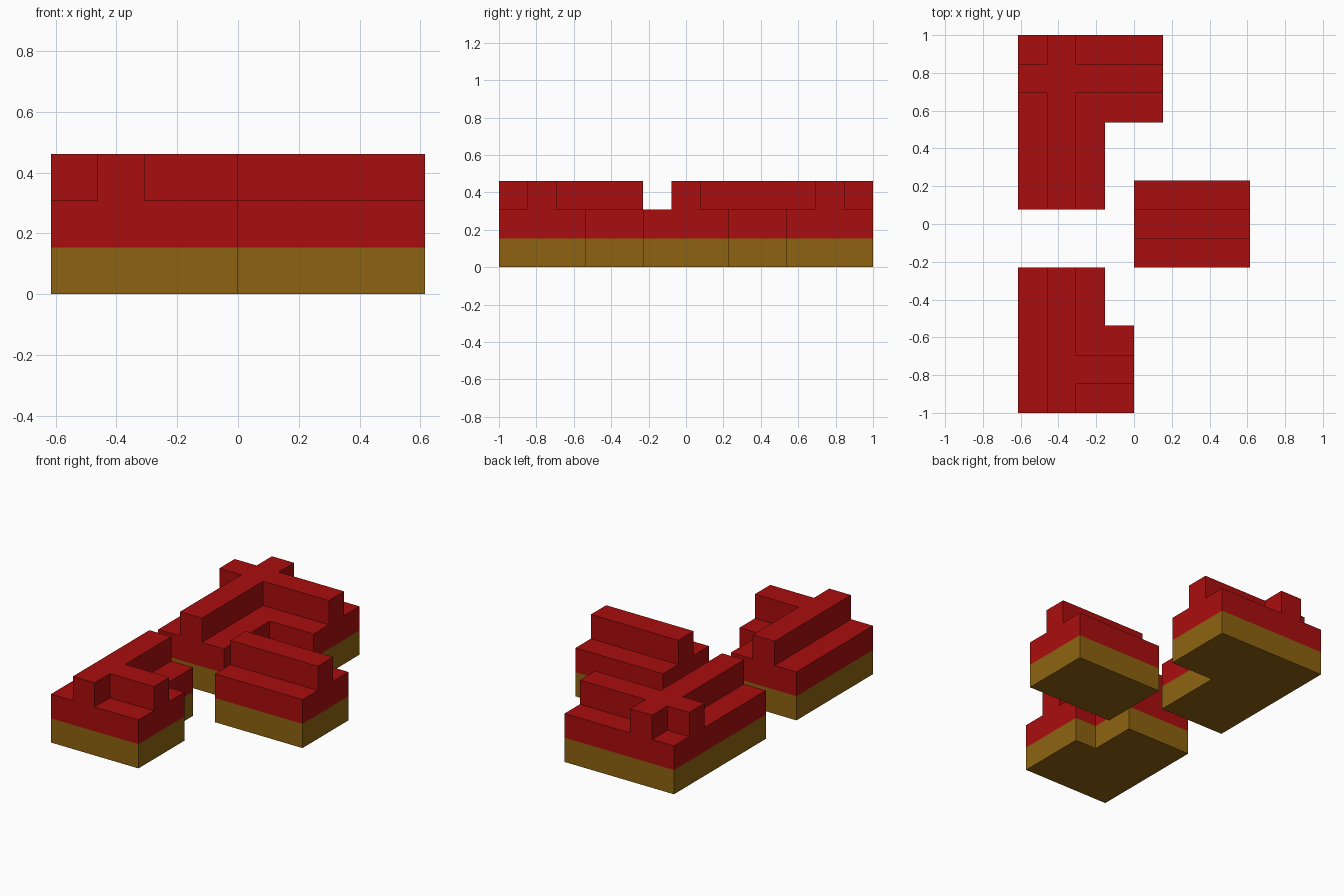
import bpy
import bmesh

U = 2 / 13  # one grid step; all outlines below are in steps

cube = bpy.data.objects.get("Cube")
if cube:
    bpy.data.objects.remove(cube, do_unlink=True)


def make_material(name, colour):
    mat = bpy.data.materials.new(name)
    mat.use_nodes = True
    mat.diffuse_color = colour
    bsdf = next(n for n in mat.node_tree.nodes if n.type == 'BSDF_PRINCIPLED')
    bsdf.inputs["Base Color"].default_value = colour
    bsdf.inputs["Roughness"].default_value = 0.9
    return mat


red = make_material("roof red", (0.40, 0.004, 0.004, 1))
brown = make_material("wall brown", (0.27, 0.124, 0.005, 1))


def prism(name, outline, level, mat):
    """Extrude a counter-clockwise outline by one step, starting at a level."""
    bm = bmesh.new()
    base = bm.faces.new([bm.verts.new((x * U, y * U, level * U)) for x, y in outline])
    top = bmesh.ops.extrude_face_region(bm, geom=[base], use_keep_orig=True)["geom"]
    verts = [v for v in top if isinstance(v, bmesh.types.BMVert)]
    bmesh.ops.translate(bm, verts=verts, vec=(0, 0, U))
    bmesh.ops.recalc_face_normals(bm, faces=bm.faces)
    mesh = bpy.data.meshes.new(name)
    bm.to_mesh(mesh)
    bm.free()
    mesh.materials.append(mat)
    obj = bpy.data.objects.new(name, mesh)
    bpy.context.collection.objects.link(obj)


def house(name, footprint, ridge):
    prism(name + "_wall", footprint, 0, brown)
    prism(name + "_lower_roof", footprint, 1, red)
    prism(name + "_roof_ridge", ridge, 2, red)


# L-shaped house at the back, with a cross-shaped ridge
house("back_house",
      [(-4, .5), (-1, .5), (-1, 3.5), (1, 3.5), (1, 6.5), (-4, 6.5)],
      [(-3, .5), (-2, .5), (-2, 4.5), (1, 4.5), (1, 5.5), (-2, 5.5),
       (-2, 6.5), (-3, 6.5), (-3, 5.5), (-4, 5.5), (-4, 4.5), (-3, 4.5)])

# L-shaped house at the front, with a T-shaped ridge
house("front_house",
      [(-4, -6.5), (0, -6.5), (0, -3.5), (-1, -3.5), (-1, -1.5), (-4, -1.5)],
      [(-3, -6.5), (-2, -6.5), (-2, -5.5), (0, -5.5), (0, -4.5),
       (-2, -4.5), (-2, -1.5), (-3, -1.5)])

# Plain house at the side, with a straight ridge
house("side_house",
      [(0, -1.5), (4, -1.5), (4, 1.5), (0, 1.5)],
      [(0, -.5), (4, -.5), (4, .5), (0, .5)])
